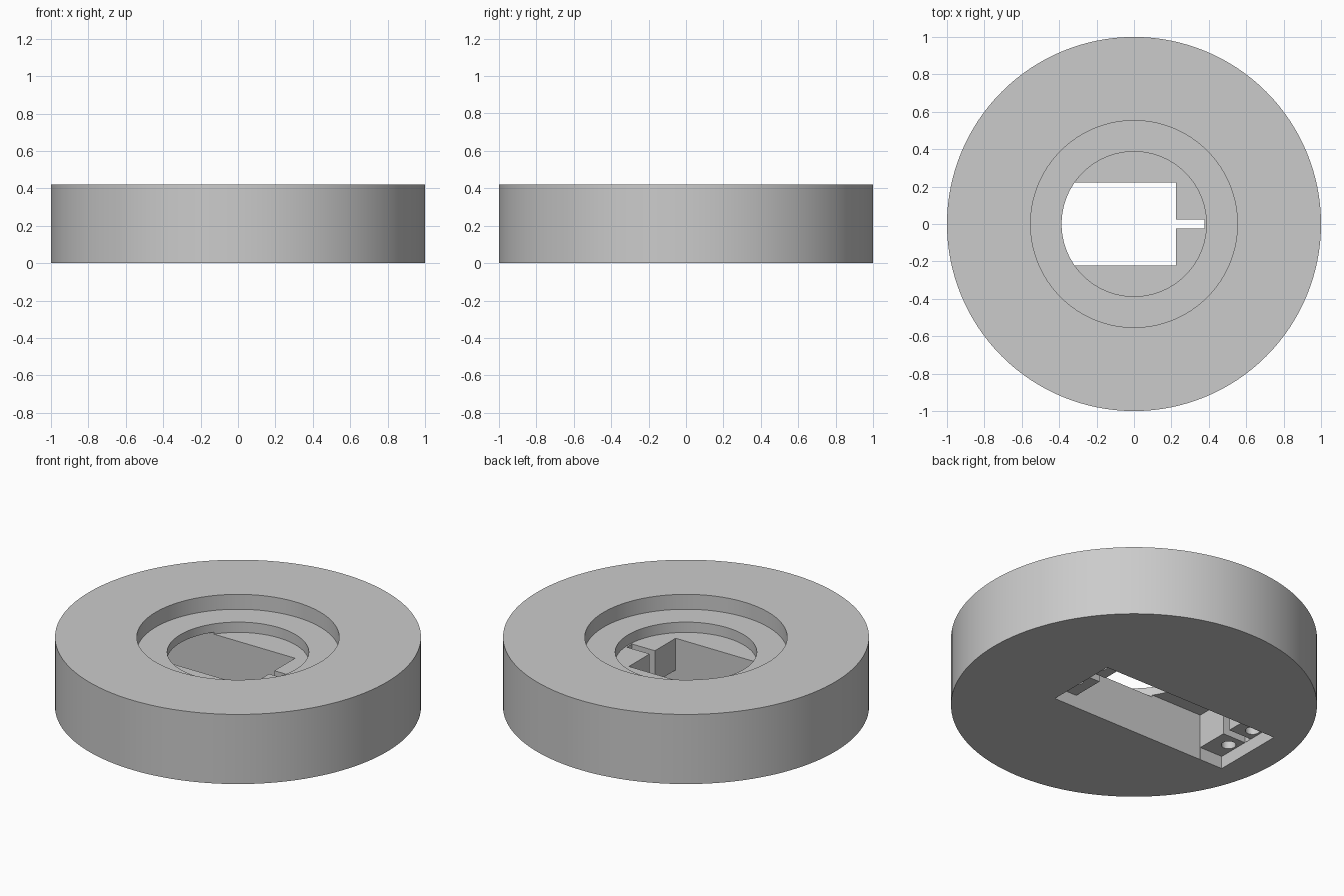
import bpy

cube = bpy.data.objects.get("Cube")
if cube:
    bpy.data.objects.remove(cube, do_unlink=True)

HEIGHT = 0.42
POCKET_MID = -0.217      # centre of the underside pocket along x
FLOOR, ROOF, LEDGE = 0.268, 0.28, 0.076

grey = bpy.data.materials.new("light grey")
grey.use_nodes = True
colour = (0.6, 0.6, 0.6, 1)
grey.diffuse_color = colour
grey.node_tree.nodes["Principled BSDF"].inputs["Base Color"].default_value = colour


def cylinder(name, radius, bottom, top, x=0, y=0, sides=128):
    bpy.ops.mesh.primitive_cylinder_add(
        vertices=sides, radius=radius, depth=top - bottom,
        location=(x, y, (bottom + top) / 2))
    bpy.context.object.name = name
    return bpy.context.object


def box(name, half_x, half_y, top):
    """Box centred on the pocket, reaching below the underside."""
    bottom = -0.1
    bpy.ops.mesh.primitive_cube_add(size=2, location=(POCKET_MID, 0, (bottom + top) / 2))
    obj = bpy.context.object
    obj.name = name
    obj.scale = (half_x, half_y, (top - bottom) / 2)
    return obj


def cut(target, cutter):
    mod = target.modifiers.new(cutter.name, 'BOOLEAN')
    mod.operation = 'DIFFERENCE'
    mod.solver = 'EXACT'
    mod.object = cutter
    cutter.hide_render = True
    bpy.context.view_layer.update()
    bpy.context.view_layer.objects.active = target
    bpy.ops.object.modifier_apply(modifier=mod.name)
    bpy.data.objects.remove(cutter, do_unlink=True)


# Round base
base = cylinder("round_base", 1, 0, HEIGHT)
base.data.materials.append(grey)

# Stepped bore from the top
cut(base, cylinder("wide_recess", 0.553, 0.33, 0.6))
cut(base, cylinder("inner_bore", 0.387, FLOOR, 0.6))

# Underside pocket: shallow flange seat, deep body well, narrow cable slit
cut(base, box("flange_seat", 0.595, 0.222, LEDGE))
cut(base, box("body_well", 0.442, 0.2225, ROOF))
cut(base, box("cable_slit", 0.594, 0.025, ROOF - 0.004))

# Blind screw holes in both ledges
for side in (-1, 1):
    for y in (-0.102, 0.102):
        cut(base, cylinder("screw_hole", 0.04, 0, 0.2,
                           POCKET_MID + side * 0.543, y, 32))

# Round walls smooth, edges sharp
bpy.ops.object.select_all(action='DESELECT')
base.select_set(True)
bpy.context.view_layer.objects.active = base
bpy.ops.object.shade_smooth_by_angle()
